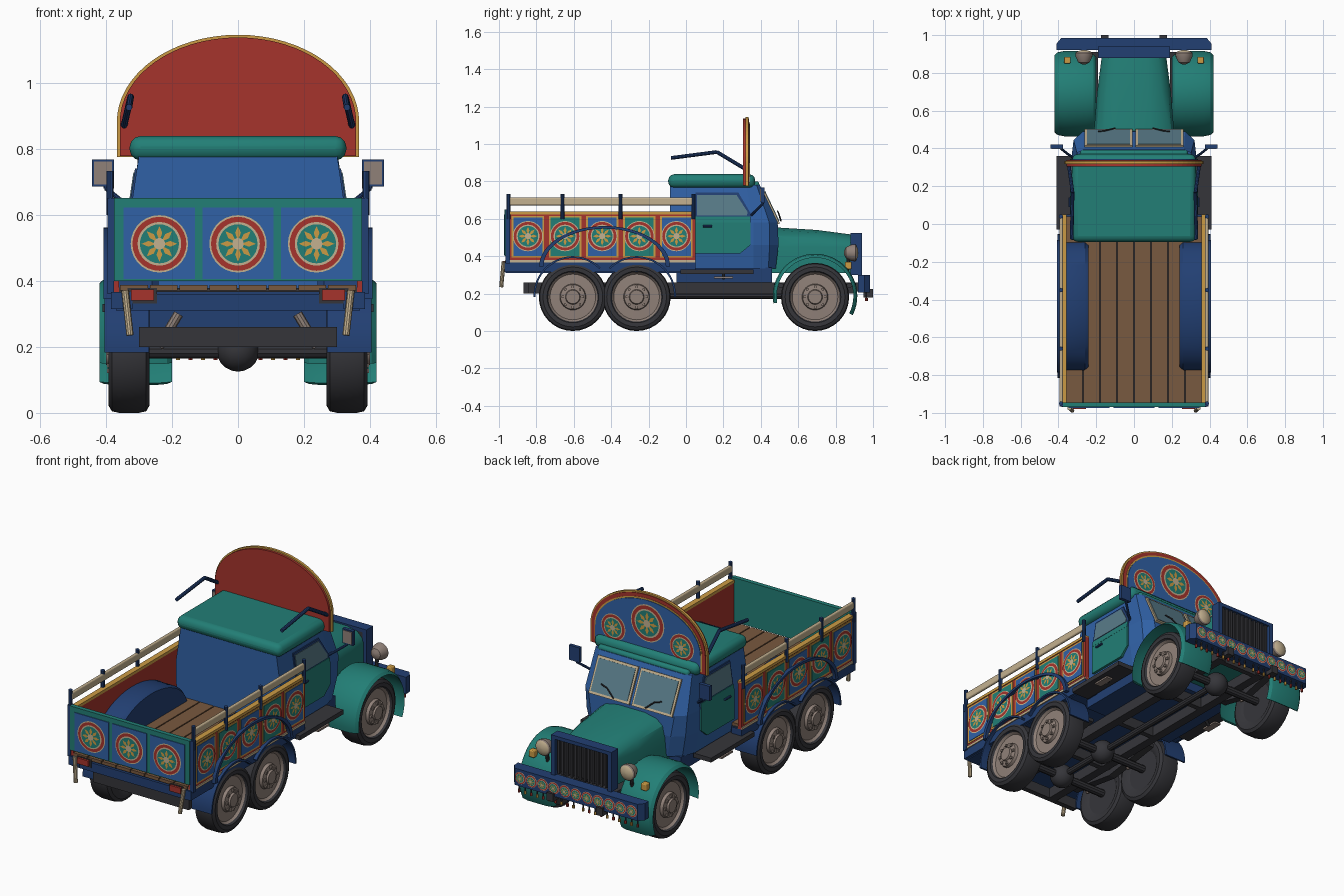
import bpy, bmesh, math
from mathutils import Vector

cube = bpy.data.objects.get("Cube")
if cube:
    bpy.data.objects.remove(cube)

PALETTE = {
    "navy": (.016, .05, .17), "blue": (.03, .12, .38), "teal": (.016, .21, .18),
    "red": (.38, .034, .025), "gold": (.6, .33, .06), "cream": (.55, .44, .28),
    "wood": (.19, .1, .05), "charcoal": (.036, .036, .042),
    "stone": (.28, .22, .19), "glass": (.1, .2, .25)}
MATS = {}
for key, rgb in PALETTE.items():
    m = bpy.data.materials.new(key)
    m.use_nodes = True
    m.diffuse_color = (*rgb, 1)
    m.node_tree.nodes["Principled BSDF"].inputs["Base Color"].default_value = (*rgb, 1)
    MATS[key] = m
SMOOTH = []


def finish(name, bm, mats, mirror=False, bevel=0, smooth=False, recalc=True):
    if recalc:
        bmesh.ops.recalc_face_normals(bm, faces=bm.faces)
    me = bpy.data.meshes.new(name)
    bm.to_mesh(me)
    bm.free()
    for k in mats:
        me.materials.append(MATS[k])
    ob = bpy.data.objects.new(name, me)
    bpy.context.collection.objects.link(ob)
    if bevel:
        b = ob.modifiers.new("Bevel", 'BEVEL')
        b.width, b.segments = bevel, 3
    if mirror:
        ob.modifiers.new("Mirror", 'MIRROR')
    if smooth:
        SMOOTH.append(ob)
    return ob


def loft(name, rings, mats, bands=None, **kw):
    """Skin a list of equal-length point rings and cap both ends."""
    bm = bmesh.new()
    vs = [[bm.verts.new(p) for p in ring] for ring in rings]
    n = len(vs[0])
    for i in range(len(vs) - 1):
        for j in range(n):
            f = bm.faces.new((vs[i][j], vs[i][(j + 1) % n], vs[i + 1][(j + 1) % n], vs[i + 1][j]))
            f.material_index = bands[i] if bands else 0
    bm.faces.new(vs[0][::-1])
    bm.faces.new(vs[-1]).material_index = bands[-1] if bands else 0
    return finish(name, bm, mats, **kw)


def box(name, x, y, z, mat, **kw):
    corners = [(x[0], y[0]), (x[1], y[0]), (x[1], y[1]), (x[0], y[1])]
    return loft(name, [[(a, b, h) for a, b in corners] for h in z], [mat], **kw)


def rod(name, pts, r, mat, mirror=True, sides=10):
    bm = bmesh.new()
    for a, b in zip(pts, pts[1:]):
        a, b = Vector(a), Vector(b)
        mtx = (b - a).to_track_quat('Z', 'Y').to_matrix().to_4x4()
        mtx.translation = (a + b) / 2
        bmesh.ops.create_cone(bm, cap_ends=True, segments=sides, radius1=r, radius2=r,
                              depth=(b - a).length, matrix=mtx)
    return finish(name, bm, [mat], mirror=mirror, smooth=True)


def arc(name, section, cy, cz, a0, a1, mat, stretch=1, steps=24):
    """Sweep an (x, radius) section around an x-wise axis."""
    rings = []
    for i in range(steps + 1):
        t = math.radians(a0 + (a1 - a0) * i / steps)
        rings.append([(x, cy + stretch * r * math.cos(t), cz + r * math.sin(t)) for x, r in section])
    return loft(name, rings, [mat], mirror=True, smooth=True)


def lathe(name, profile, c, mats, bands=None, axis='x', sides=32):
    rings = []
    for d, r in profile:
        ring = []
        for i in range(sides):
            t = math.tau * i / sides
            u, v = r * math.cos(t), r * math.sin(t)
            ring.append((c[0] + d, c[1] + u, c[2] + v) if axis == 'x' else (c[0] + u, c[1] + d, c[2] + v))
        rings.append(ring)
    return loft(name, rings, mats, bands, mirror=True, smooth=True)


def rosettes(name, items, normal, mirror=False):
    """Painted flower discs: items are (centre, radius)."""
    n, v = Vector(normal), Vector((0, 0, 1))
    u = v.cross(n)
    bm = bmesh.new()

    def poly(c, pts, lift, mat):
        f = bm.faces.new([bm.verts.new(c + u * a + v * b + n * lift) for a, b in pts])
        f.material_index = mat

    def circle(r):
        return [(r * math.cos(math.tau * i / 28), r * math.sin(math.tau * i / 28)) for i in range(28)]
    for c, r in items:
        c = Vector(c)
        for k, (s, mat) in enumerate([(1, 0), (.94, 1), (.76, 0), (.68, 2)]):
            poly(c, circle(r * s), .0015 * (k + 1), mat)
        for i in range(8):
            t = math.tau * i / 8
            shape = [(.1, 0), (.38, -.1), (.62, 0), (.38, .1)]
            poly(c, [(r * (a * math.cos(t) - b * math.sin(t)), r * (a * math.sin(t) + b * math.cos(t)))
                     for a, b in shape], .0075, 3)
        poly(c, circle(r * .2), .009, 0)
    finish(name, bm, ["cream", "red", "teal", "gold"], mirror=mirror, recalc=False)


# Chassis and running gear
box("frame_rail", (.11, .16), (-.86, .9), (.2, .26), "charcoal", mirror=True)
for i, y in enumerate((-.87, -.43, 0, .4, .86)):
    box(f"cross_member_{i}", (-.3 if i == 0 else -.15, .3 if i == 0 else .15), (y, y + .03), (.2, .26), "charcoal")
rod("drive_shaft", [(0, -.6, .19), (0, .69, .19)], .018, "charcoal", mirror=False)
tyre = [(-.045, .11), (-.06, .135), (-.062, .16), (-.052, .177), (-.03, .182), (.03, .182), (.052, .177),
        (.062, .16), (.06, .138), (.048, .132), (.036, .122), (.038, .07), (.055, .066), (.06, .04), (.07, .036), (.07, .004)]
for label, y in (("rear", -.605), ("middle", -.264), ("front", .69)):
    lathe(label + "_wheel", tyre, (.33, y, .182), ["charcoal", "stone"], [0] * 9 + [1] * 6)
    rod(label + "_axle", [(-.3, y, .187), (.3, y, .187)], .022, "charcoal", mirror=False)
    bm = bmesh.new()
    bmesh.ops.create_uvsphere(bm, u_segments=16, v_segments=10, radius=.065)
    bmesh.ops.translate(bm, verts=bm.verts, vec=(0, y, .19))
    finish(label + "_differential", bm, ["charcoal"], smooth=True)
    bm = bmesh.new()
    for i in range(8):
        t = math.tau * i / 8
        geo = bmesh.ops.create_cube(bm, size=.013)
        bmesh.ops.translate(bm, verts=geo["verts"],
                            vec=(.39, y + .054 * math.cos(t), .182 + .054 * math.sin(t)))
    finish(label + "_wheel_nuts", bm, ["stone"], mirror=True)
    rod(label + "_shock", [(.18, y - .06, .3), (.24, y - .06, .2)], .015, "stone")
for label, y, half in (("rear", -.435, .32), ("front", .69, .22)):
    loft(label + "_leaf_spring", [[(x, y - half, .24), (x, y, .19), (x, y + half, .24), (x, y + half, .26),
         (x, y, .225), (x, y - half, .26)] for x in (.19, .235)], ["charcoal"], mirror=True)

# Load bed
box("bed_base", (-.37, .37), (-.95, .04), (.31, .366), "navy")
box("bed_skirt", (.32, .385), (-.97, .05), (.315, .366), "navy", mirror=True)
box("floor_base", (-.36, .36), (-.96, .04), (.366, .378), "charcoal")
for i in range(8):
    x = -.36 + i * .09
    box(f"floor_plank_{i}", (x + .003, x + .087), (-.965, .04), (.37, .387), "wood")
box("bed_side", (.36, .385), (-.96, .05), (.366, .63), "red", mirror=True)
for label, z in (("top", (.622, .638)), ("bottom", (.366, .38))):
    box(f"side_trim_{label}", (.358, .39), (-.96, .05), z, "cream" if label == "bottom" else "gold", mirror=True)
centres = [-.845 + .1985 * i for i in range(5)]
for i, y in enumerate(centres):
    box(f"side_panel_border_{i}", (.384, .388), (y - .087, y + .087), (.392, .616), "gold", mirror=True)
    box(f"side_panel_{i}", (.386, .391), (y - .077, y + .077), (.402, .606), "teal" if i % 2 else "blue", mirror=True)
rosettes("side_rosettes", [((.391, y, .507), .081) for y in centres], (1, 0, 0), True)
box("hand_rail", (.376, .394), (-.955, .05), (.672, .715), "cream", mirror=True, bevel=.008)
for i, y in enumerate((-.95, -.66, -.35, .04)):
    rod(f"rail_post_{i}", [(.387, y, .6), (.387, y, .732)], .011, "navy")
box("tailgate", (-.375, .375), (-.97, -.945), (.4, .65), "teal")
for i in (-1, 0, 1):
    box(f"tailgate_panel_{i + 1}", (i * .238 - .108, i * .238 + .108), (-.974, -.969), (.406, .622), "blue")
rosettes("tailgate_rosettes", [((i * .238, -.974, .512), .087) for i in (-1, 0, 1)], (0, -1, 0))
box("tail_corner", (.375, .395), (-.965, -.94), (.36, .65), "navy", mirror=True)
box("tail_beam", (-.37, .37), (-.965, -.93), (.31, .36), "navy")
box("tail_light", (.255, .324), (-.98, -.96), (.34, .373), "red", mirror=True)
box("tail_light_base", (.245, .334), (-.968, -.955), (.332, .378), "charcoal", mirror=True)
rod("tail_prop", [(.342, -.975, .37), (.327, -.988, .235)], .011, "cream")

# Rear mudguards and the wheel arch through the bed
shell = [(.27, .2), (.27, .21), (.405, .21), (.405, .2)]
arc("rear_mudguard", shell, -.605, .19, 45, 182, "navy")
arc("middle_mudguard", shell, -.264, .19, -2, 135, "navy")
arc("wheel_arch", [(.24, .003), (.24, .205), (.26, .215), (.37, .215), (.37, .003)], -.435, .345, 0, 180, "navy", 1.6, 32)
arc("wheel_arch_rim", [(.36, .202), (.36, .216), (.407, .216), (.407, .202)], -.435, .345, 0, 180, "navy", 1.62, 32)

# Cab
def plan(z, back, front, door_y, nose_y):
    half = [(back, -.085), (back, door_y), ((back + front) / 2 + .02, (door_y + nose_y) / 2 + .02), (front, nose_y)]
    return [(x, y, z) for x, y in half] + [(-x, y, z) for x, y in reversed(half)]


loft("cab_body", [plan(.335, .31, .22, .36, .48), plan(.46, .33, .25, .36, .495), plan(.58, .33, .27, .36, .49),
                  plan(.78, .3, .265, .32, .395)], ["blue"])
box("cab_floor", (-.29, .29), (-.05, .46), (.26, .34), "navy")


def side_plate(name, pts, mat, lift):
    def skin(z):
        return .33 - max(0, z - .58) * .15
    loft(name, [[(skin(z) + d, y, z) for y, z in pts] for d in (-.02, lift)], [mat], mirror=True)


side_plate("door", [(.05, .415), (.29, .415), (.345, .46), (.345, .58), (.05, .58)], "teal", .008)
side_plate("door_upper", [(.05, .58), (.345, .58), (.345, .63), (.28, .74), (.05, .74)], "navy", .006)
side_plate("door_sill", [(.05, .58), (.345, .58), (.345, .612), (.05, .612)], "teal", .009)
side_plate("door_window", [(.06, .618), (.325, .618), (.33, .635), (.27, .728), (.06, .728)], "glass", .009)
rod("door_handle", [(.342, .09, .56), (.342, .14, .56)], .006, "navy")


def screen_plate(name, x, z, mat, lift):
    corners = [(x[0], z[0]), (x[1], z[0]), (x[1], z[1]), (x[0], z[1])]
    loft(name, [[(a, .49 - (h - .58) * .475 + d, h + d * .45) for a, h in corners] for d in (-.01, lift)],
         [mat], mirror=True)


screen_plate("windscreen_frame", (.008, .262), (.572, .755), "cream", .008)
screen_plate("windscreen_pane", (.02, .25), (.584, .743), "glass", .011)
rod("wiper", [(.1, .508, .588), (.15, .495, .63), (.19, .49, .64)], .004, "charcoal")
box("roof", (-.328, .328), (-.095, .37), (.765, .838), "teal", bevel=.032, smooth=True)
box("sun_visor", (-.285, .285), (.3, .392), (.75, .8), "teal", bevel=.015, smooth=True)
rod("roof_bar", [(.33, -.08, .925), (.325, .165, .957), (.345, .31, .87)], .01, "navy")
rod("mirror_arm", [(.32, .35, .62), (.35, .37, .64), (.4, .41, .68), (.4, .41, .72)], .007, "navy")
box("mirror", (.375, .442), (.4, .42), (.685, .768), "navy", mirror=True)
box("mirror_face", (.381, .436), (.396, .401), (.692, .761), "stone", mirror=True)
box("running_board", (.3, .41), (-.03, .36), (.305, .33), "charcoal", mirror=True)
box("step", (.36, .4), (.15, .25), (.28, .29), "stone", mirror=True)
rod("step_hanger", [(.36, .2, .28), (.34, .2, .31)], .008, "charcoal")

# Painted crown board above the cab
def board(name, w, z0, top, y, mat):
    spring = .88
    pts = [(-w, z0), (w, z0)]
    for i in range(33):
        t = math.pi * i / 32
        pts.append((w * math.cos(t), spring + (top - spring) * math.sin(t)))
    loft(name, [[(x, d, z) for x, z in pts] for d in y], [mat])


board("crown_board", .358, .778, 1.137, (.305, .338), "red")
board("crown_edge", .367, .775, 1.145, (.318, .333), "gold")
board("crown_face_trim", .338, .79, 1.117, (.337, .34), "gold")
board("crown_face", .33, .797, 1.108, (.338, .343), "blue")
rosettes("crown_rosettes", [((0, .343, .98), .105), ((-.215, .343, .9), .076), ((.215, .343, .9), .076)], (0, 1, 0))

# Bonnet, grille and front wings
def bonnet_ring(y, w, top):
    half = [(w, .31), (w, .45), (w * .93, top - .045), (w * .75, top - .015), (w * .4, top)]
    return [(x, y, z) for x, z in half] + [(-x, y, z) for x, z in reversed(half)]


loft("bonnet", [bonnet_ring(.46, .215, .555), bonnet_ring(.7, .195, .54), bonnet_ring(.89, .17, .515)], ["teal"], smooth=True)
box("grille_core", (-.165, .165), (.885, .92), (.32, .51), "charcoal")
box("grille_top", (-.19, .19), (.88, .94), (.505, .525), "navy")
box("grille_post", (.165, .19), (.88, .94), (.3, .51), "navy", mirror=True)
for i in range(6):
    box(f"grille_bar_{i}", (.008 + i * .027, .02 + i * .027), (.915, .932), (.31, .507), "charcoal", mirror=True)
wing = [(.2, .205), (.215, .219), (.25, .226), (.37, .226), (.405, .219), (.42, .205), (.37, .214), (.25, .214)]
arc("front_wing", wing, .69, .187, -27, 190, "teal", steps=32)
lathe("headlight", [(-.04, .01), (-.03, .03), (0, .044), (.02, .046), (.026, .04), (.034, .02), (.036, .002)],
      (.265, .885, .418), ["stone", "cream"], [0, 0, 0, 0, 1, 1], axis='y', sides=20)
rod("headlight_stalk", [(.265, .87, .39), (.265, .86, .32)], .01, "charcoal")
box("indicator", (.335, .37), (.85, .885), (.33, .37), "gold", mirror=True, bevel=.006)

# Bumper with rosettes, hooks and dangling chains
outline = [(-.41, .92), (.41, .92), (.41, .955), (.385, .985), (-.385, .985), (-.41, .955)]
loft("bumper", [[(x, y, z) for x, y in outline] for z in (.205, .3)], ["navy"])
rosettes("bumper_rosettes", [((i * .07, .985, .253), .034) for i in range(-5, 6)], (0, 1, 0))
box("tow_hook", (.135, .175), (.95, 1), (.18, .225), "charcoal", mirror=True)
box("bumper_bracket", (.11, .16), (.86, .93), (.21, .26), "charcoal", mirror=True)
for i in range(10):
    x = .03 + i * .038
    rod(f"bumper_chain_{i}", [(x, .965, .21), (x, .965, .175)], .004, "charcoal", sides=6)
    rod(f"bumper_pendant_{i}", [(x, .965, .177), (x, .965, .16)], .007, "red" if i % 2 else "gold", sides=6)

bpy.ops.object.select_all(action='DESELECT')
for ob in SMOOTH:
    ob.select_set(True)
bpy.context.view_layer.objects.active = SMOOTH[0]
bpy.ops.object.shade_smooth_by_angle()
